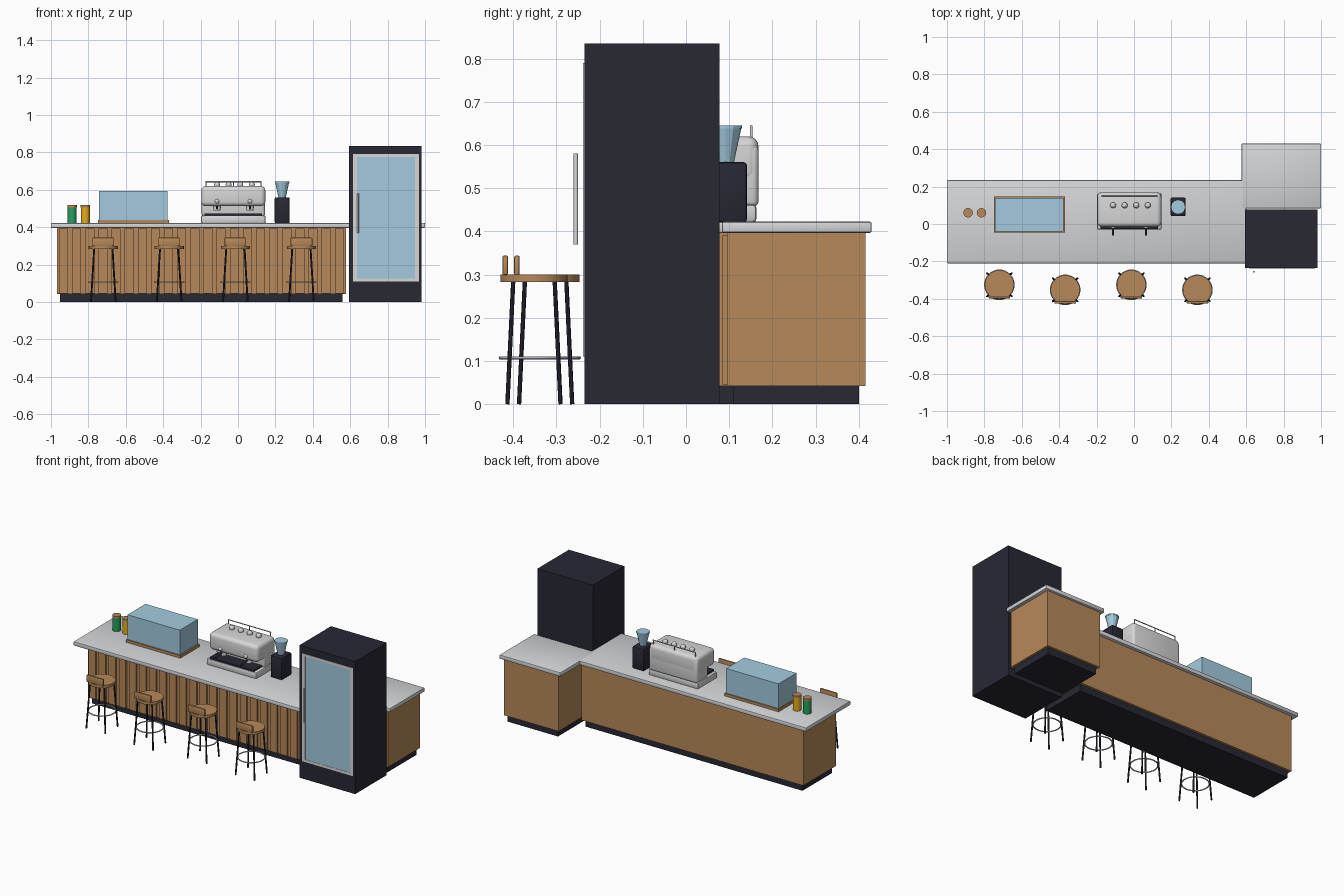
import bpy, bmesh, math
from mathutils import Vector

cube = bpy.data.objects.get("Cube")
if cube:
    bpy.data.objects.remove(cube, do_unlink=True)


def material(name, rgb):
    m = bpy.data.materials.new(name)
    m.use_nodes = True
    m.diffuse_color = (*rgb, 1)
    m.node_tree.nodes["Principled BSDF"].inputs["Base Color"].default_value = (*rgb, 1)
    return m


WOOD = material("warm wood", (0.47, 0.25, 0.10))
DARK = material("charcoal", (0.021, 0.021, 0.034))
STONE = material("pale stone", (0.66, 0.67, 0.68))
STEEL = material("brushed steel", (0.68, 0.68, 0.68))
GLASS = material("blue glass", (0.37, 0.60, 0.75))
GREEN = material("green jar", (0.02, 0.36, 0.11))
YELLOW = material("amber jar", (0.88, 0.45, 0.01))


def finish(bm, name, mat, smooth=False):
    mesh = bpy.data.meshes.new(name)
    bm.to_mesh(mesh)
    bm.free()
    mesh.materials.append(mat)
    ob = bpy.data.objects.new(name, mesh)
    bpy.context.collection.objects.link(ob)
    if smooth:
        bpy.ops.object.select_all(action="DESELECT")
        ob.select_set(True)
        bpy.context.view_layer.objects.active = ob
        bpy.ops.object.shade_smooth_by_angle(angle=math.radians(40))
    return ob


def box(name, mat, x, y, z, bevel=0, segments=2):
    """Box from (min, max) ranges, with optional rounded edges."""
    bm = bmesh.new()
    bmesh.ops.create_cube(bm, size=1)
    for v in bm.verts:
        v.co = Vector(((r[0] + r[1]) / 2 + c * (r[1] - r[0]) for r, c in zip((x, y, z), v.co)))
    if bevel:
        bmesh.ops.bevel(bm, geom=bm.edges[:], offset=bevel, segments=segments,
                        profile=0.5, affect="EDGES")
    return finish(bm, name, mat, bevel > 0)


def rod(name, mat, a, b, r1, r2=None, sides=16, smooth=True):
    """Cylinder or cone from point a to point b."""
    a, b = Vector(a), Vector(b)
    bm = bmesh.new()
    bmesh.ops.create_cone(bm, cap_ends=True, segments=sides, radius1=r1,
                          radius2=r1 if r2 is None else r2, depth=(b - a).length)
    turn = (b - a).to_track_quat("Z", "Y")
    for v in bm.verts:
        v.co = turn @ v.co + (a + b) / 2
    return finish(bm, name, mat, smooth)


def ring(name, mat, centre, radius, thick):
    bm = bmesh.new()
    n, k = 32, 8
    rows = []
    for i in range(n):
        a = math.tau * i / n
        row = []
        for j in range(k):
            t = math.tau * j / k
            r = radius + thick * math.cos(t)
            row.append(bm.verts.new(Vector(centre) + Vector(
                (r * math.cos(a), r * math.sin(a), thick * math.sin(t)))))
        rows.append(row)
    for i in range(n):
        p, q = rows[i], rows[(i + 1) % n]
        for j in range(k):
            bm.faces.new((p[j], q[j], q[(j + 1) % k], p[(j + 1) % k]))
    return finish(bm, name, mat, True)


def ball(name, mat, centre, radius):
    bm = bmesh.new()
    bmesh.ops.create_uvsphere(bm, u_segments=16, v_segments=10, radius=radius)
    bmesh.ops.translate(bm, verts=bm.verts, vec=centre)
    return finish(bm, name, mat, True)


def slats(name, x, y, count):
    """Row of upright boards across a front."""
    pitch = (x[1] - x[0]) / count
    for i in range(count):
        left = x[0] + pitch * i
        box(name, WOOD, (left + 0.011, left + pitch - 0.011), y, (0.046, 0.392))


# Main counter with slatted front, set back under the overhanging top
box("counter_plinth", DARK, (-0.952, 0.56), (-0.092, 0.20), (0, 0.042))
box("counter_body", WOOD, (-0.968, 0.577), (-0.11, 0.215), (0.042, 0.397))
box("counter_top", STONE, (-1, 0.60), (-0.21, 0.235), (0.396, 0.422), 0.005)
slats("front_slat", (-0.968, 0.577), (-0.12, -0.109), 22)

# Return counter behind the fridge
box("return_plinth", DARK, (0.612, 0.963), (0.11, 0.40), (0, 0.042))
box("return_body", WOOD, (0.597, 0.978), (0.095, 0.415), (0.042, 0.397))
box("return_top", STONE, (0.575, 1.0), (0.083, 0.43), (0.3965, 0.4225), 0.005)
slats("return_slat", (0.597, 0.978), (0.085, 0.096), 5)

# Fridge with framed glass door
box("fridge_body", DARK, (0.594, 0.981), (-0.235, 0.077), (0, 0.835))
FX, FZ, w = (0.614, 0.967), (0.11, 0.79), 0.021
FY = (-0.238, -0.234)
for x in ((FX[0], FX[0] + w), (FX[1] - w, FX[1])):
    box("fridge_frame_side", STEEL, x, FY, FZ)
for z in ((FZ[0], FZ[0] + w * 0.75), (FZ[1] - w * 0.75, FZ[1])):
    box("fridge_frame_rail", STEEL, (FX[0] + w, FX[1] - w), FY, z)
box("fridge_glass", GLASS, (FX[0] + w, FX[1] - w), (-0.2365, -0.234),
    (FZ[0] + w * 0.75, FZ[1] - w * 0.75))
rod("fridge_handle", STEEL, (0.641, -0.255, 0.37), (0.641, -0.255, 0.58), 0.005)

# Display case
box("display_base", WOOD, (-0.748, -0.37), (-0.046, 0.147), (0.421, 0.439))
box("display_glass", GLASS, (-0.742, -0.378), (-0.039, 0.14), (0.439, 0.594))

# Jars with wooden lids
for name, mat, x in (("green_jar", GREEN, -0.887), ("amber_jar", YELLOW, -0.816)):
    rod(name, mat, (x, 0.06, 0.421), (x, 0.06, 0.505), 0.024, sides=24)
    rod(name + "_lid", WOOD, (x, 0.06, 0.505), (x, 0.06, 0.518), 0.025, sides=24)

# Coffee machine
box("machine_base", STEEL, (-0.198, 0.148), (-0.03, 0.163), (0.421, 0.462), 0.008)
box("machine_head", STEEL, (-0.196, 0.146), (-0.015, 0.168), (0.512, 0.62), 0.024, 4)
box("machine_rear_panel", STEEL, (-0.194, 0.144), (0.055, 0.168), (0.456, 0.60), 0.014, 3)
box("drip_tray", DARK, (-0.178, 0.128), (-0.026, 0.055), (0.461, 0.472))
for x in (-0.112, 0.064):
    rod("brew_group", STEEL, (x, 0.02, 0.502), (x, 0.02, 0.53), 0.022, sides=20)
    rod("filter_basket", STEEL, (x, 0.02, 0.488), (x, 0.02, 0.503), 0.018, sides=20)
    rod("filter_handle", DARK, (x, 0.005, 0.51), (x, -0.06, 0.50), 0.006)
    ball("pressure_knob", STEEL, (x, -0.014, 0.538), 0.012)
for i in range(4):
    ball("machine_cup", STEEL, (-0.112 + 0.062 * i, 0.10, 0.627), 0.016)
rod("cup_rail", STEEL, (-0.175, 0.151, 0.643), (0.125, 0.151, 0.643), 0.003)
for x in (-0.172, -0.025, 0.122):
    rod("cup_rail_post", STEEL, (x, 0.151, 0.61), (x, 0.151, 0.643), 0.003)

# Grinder with hopper
box("grinder_body", DARK, (0.196, 0.276), (0.042, 0.141), (0.421, 0.56), 0.007)
rod("grinder_hopper", GLASS, (0.236, 0.091, 0.56), (0.236, 0.091, 0.638), 0.02, 0.037, 12, False)
rod("hopper_lid", GLASS, (0.236, 0.091, 0.638), (0.236, 0.091, 0.645), 0.039, sides=12, smooth=False)

# Bar stools
for x, y in ((-0.72, -0.325), (-0.368, -0.352), (-0.014, -0.325), (0.339, -0.352)):
    rod("stool_seat", WOOD, (x, y, 0.283), (x, y, 0.30), 0.078, sides=32)
    box("stool_backrest", WOOD, (x - 0.058, x + 0.058), (y - 0.073, y - 0.060), (0.299, 0.344), 0.004)
    ring("stool_footrest", STEEL, (x, y, 0.107), 0.078, 0.0038)
    for sx in (-1, 1):
        for sy in (-1, 1):
            rod("stool_leg", DARK, (x + sx * 0.066, y + sy * 0.0615, 0),
                (x + sx * 0.049, y + sy * 0.048, 0.285), 0.005, sides=8)
